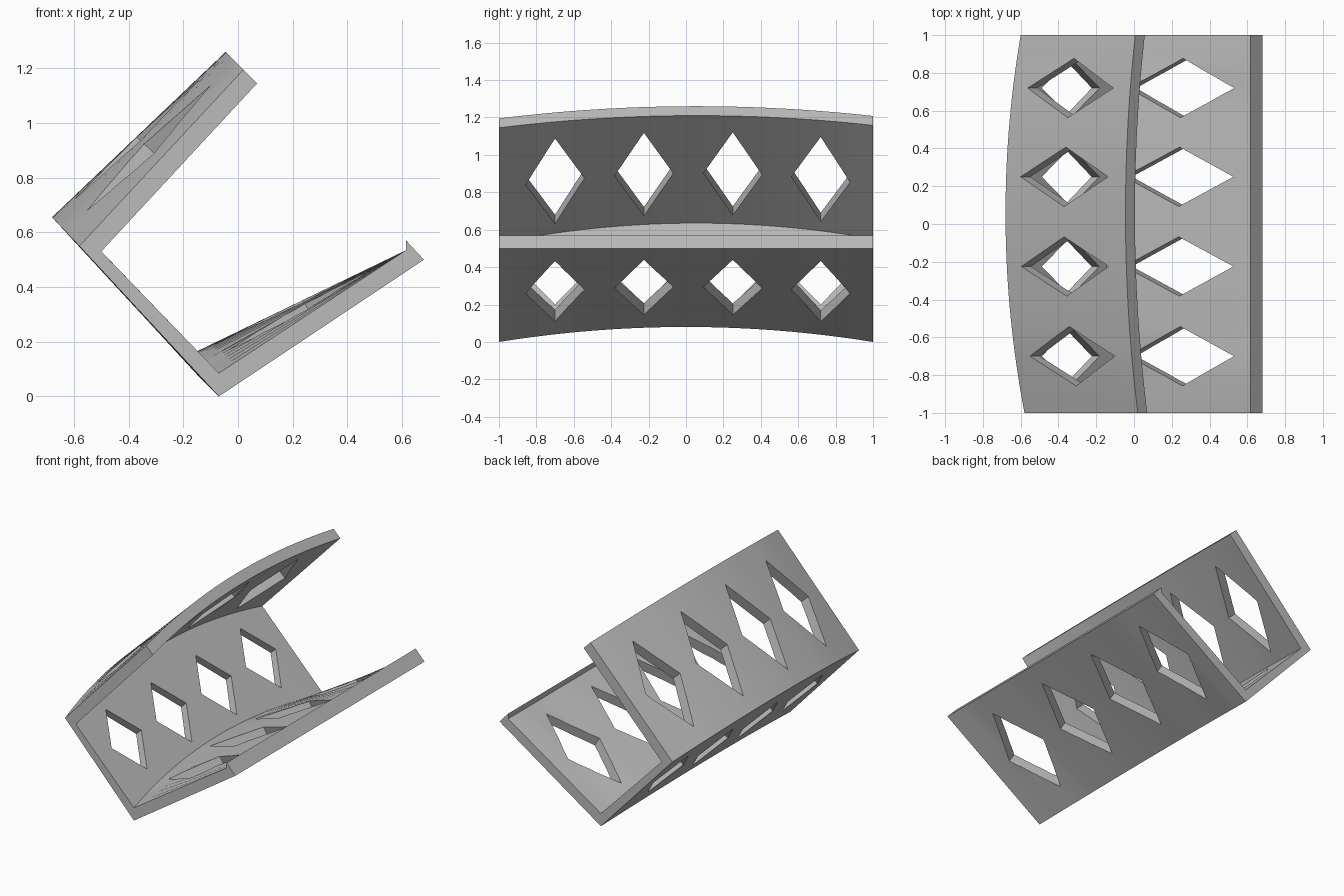
import bpy, bmesh
from mathutils import Vector, Matrix

cube = bpy.data.objects.get("Cube")
if cube:
    bpy.data.objects.remove(cube)

grey = bpy.data.materials.new("plain grey")
grey.use_nodes = True
colour = (0.5, 0.5, 0.5, 1)
grey.diffuse_color = colour
grey.node_tree.nodes["Principled BSDF"].inputs["Base Color"].default_value = colour


def make_object(name, bm):
    bmesh.ops.recalc_face_normals(bm, faces=bm.faces)
    mesh = bpy.data.meshes.new(name)
    bm.to_mesh(mesh)
    bm.free()
    mesh.materials.append(grey)
    obj = bpy.data.objects.new(name, mesh)
    bpy.context.collection.objects.link(obj)
    return obj


def section(y):
    """Channel outline in x and z, with the lower and upper panels bowed along y."""
    low = 0.08 * (1 - y * y)
    root = 0.10 + 0.01 * y - 0.09 * y * y
    top = 0.65 * root
    return [
        (-0.07 - low, low),                    # lower outer corner
        (0.68, 0.5), (0.615, 0.57), (0.615, 0.535),  # lip of the lower panel
        (-0.07 - low, 0.085 + low),            # lower inner corner
        (-0.5 - root, 0.53 + 1.05 * root),     # upper inner corner
        (0.07 - top, 1.145 + top),             # free edge of the upper panel
        (0.02 - top, 1.195 + top),
        (-0.58 - root, 0.55 + 1.05 * root),    # upper outer corner
    ]


# Three-sided channel, lofted along y
STEPS = 32
bm = bmesh.new()
rings = []
for i in range(STEPS + 1):
    y = -1 + 2 * i / STEPS
    rings.append([bm.verts.new((x, y, z)) for x, z in section(y)])
for a, b in zip(rings, rings[1:]):
    for j in range(len(a)):
        k = (j + 1) % len(a)
        bm.faces.new((a[j], a[k], b[k], b[j]))
bm.faces.new(rings[0])
bm.faces.new(rings[-1])
shell = make_object("channel_shell", bm)


# Diamond prisms that pierce each panel at right angles
def add_diamonds(bm, centre, along, half_length):
    along = Vector((along[0], 0, along[1])).normalized()
    side = Vector((0, 1, 0))
    depth = along.cross(side)
    for y in (-0.7, -0.225, 0.25, 0.72):
        c = Vector((centre[0], y, centre[1]))
        tips = [c + along * half_length, c + side * 0.157,
                c - along * half_length, c - side * 0.157]
        near = [bm.verts.new(t - depth * 0.2) for t in tips]
        far = [bm.verts.new(t + depth * 0.2) for t in tips]
        bm.faces.new(near)
        bm.faces.new(far)
        for j in range(4):
            k = (j + 1) % 4
            bm.faces.new((near[j], near[k], far[k], far[j]))


for name, centre, along, half in (
        ("upper", (-0.28, 0.865), (0.57, 0.615), 0.32),
        ("wall", (-0.333, 0.361), (-0.51, 0.55), 0.22),
        ("lower", (0.25, 0.33), (0.75, 0.48), 0.32)):
    bm = bmesh.new()
    add_diamonds(bm, centre, along, half)
    cutter = make_object(name + "_cutter", bm)
    cutter.hide_render = True
    mod = shell.modifiers.new(name + "_holes", 'BOOLEAN')
    mod.operation = 'DIFFERENCE'
    mod.solver = 'EXACT'
    mod.object = cutter
    bpy.context.view_layer.objects.active = shell
    bpy.ops.object.modifier_apply(modifier=mod.name)
    bpy.data.objects.remove(cutter)

# Smooth the bowed panels and keep the edges crisp
bpy.ops.object.select_all(action='DESELECT')
shell.select_set(True)
bpy.context.view_layer.objects.active = shell
bpy.ops.object.shade_smooth_by_angle(angle=0.5)
